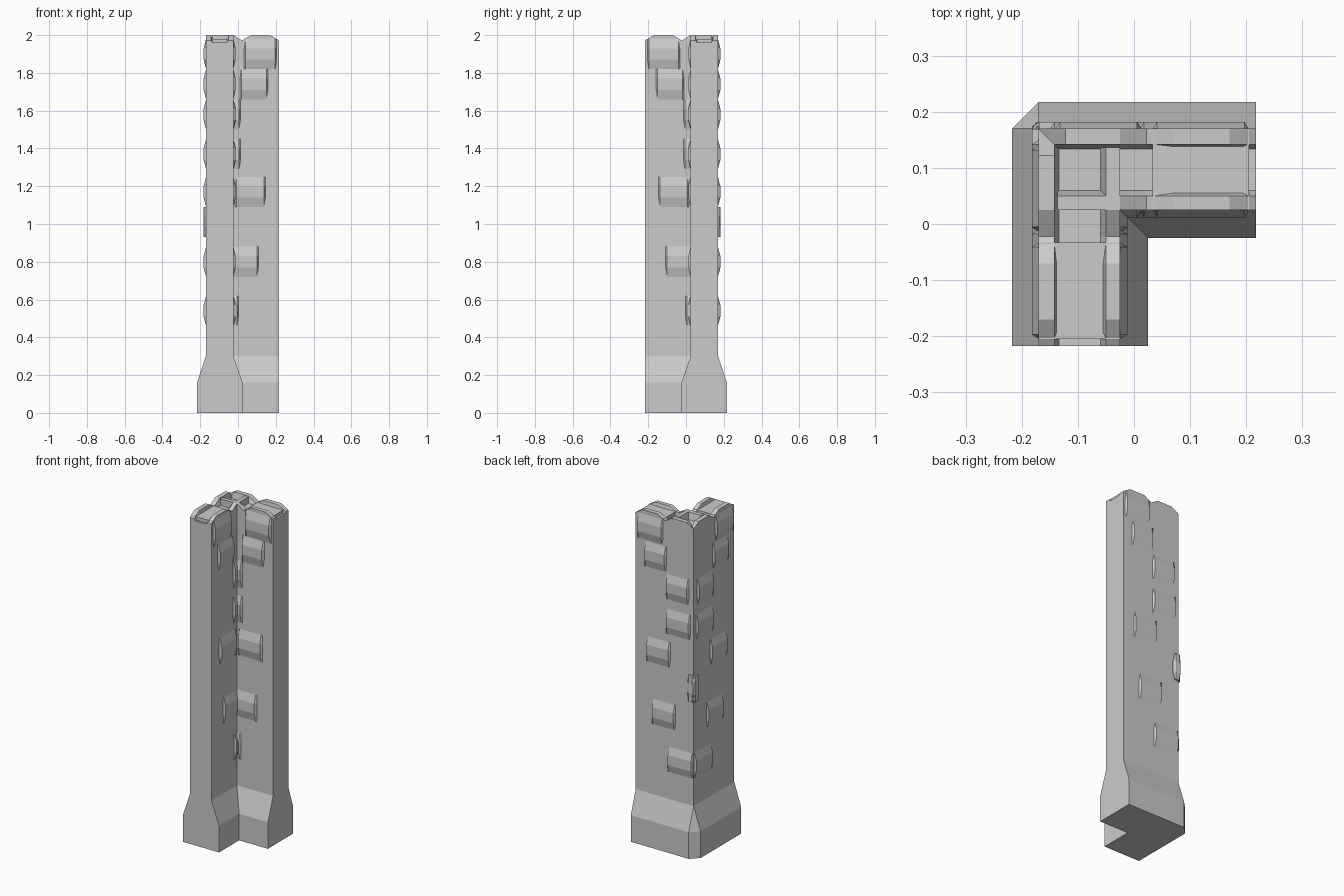
import bpy, bmesh

if "Cube" in bpy.data.objects:
    bpy.data.objects.remove(bpy.data.objects["Cube"])

END = 0.217      # free end of each arm
TOP = 1.96       # walkway level


def flip(p):
    """Swap the two arms: reflect across the corner diagonal."""
    return (-p[1], -p[0], p[2])


def loft(name, rings):
    """Closed solid skinned through rings of equal point count."""
    bm = bmesh.new()
    vs = [[bm.verts.new(p) for p in r] for r in rings]
    n = len(rings[0])
    for a, b in zip(vs, vs[1:]):
        for i in range(n):
            j = (i + 1) % n
            bm.faces.new((a[i], a[j], b[j], b[i]))
    bm.faces.new(vs[0])
    bm.faces.new(vs[-1])
    bmesh.ops.remove_doubles(bm, verts=bm.verts, dist=1e-5)
    bmesh.ops.recalc_face_normals(bm, faces=bm.faces)
    me = bpy.data.meshes.new(name)
    bm.to_mesh(me)
    bm.free()
    ob = bpy.data.objects.new(name, me)
    bpy.context.collection.objects.link(ob)
    return ob


def both_arms(name, rings):
    loft(name + "_x", rings)
    loft(name + "_y", [[flip(p) for p in r] for r in rings])


# L-shaped wall with flared, corner-cut plinth
def outline(out, inn, cut, z):
    pts = [(END, out), (-out + cut, out), (-out, out - cut), (-out, -END),
           (-inn, -END), (-inn, inn), (END, inn)]
    return [(x, y, z) for x, y in pts]


loft("corner_wall", [outline(0.217, -0.025, 0.047, 0), outline(0.217, -0.025, 0.047, 0.16),
                     outline(0.17, 0.025, 0, 0.30), outline(0.17, 0.025, 0, TOP)])


# Parapets: notched crest along the arm, leaning slightly on the walkway side
def parapet(name, crest, face, top_in, foot_in, miter=0):
    rings = []
    for k, (x, z) in enumerate(crest):
        xi = x + (miter if k == 0 else 0)
        rings.append([(x, face, TOP), (x, face, z), (xi, top_in, z), (xi, foot_in, TOP)])
    both_arms(name, rings)


LOW = 1.972
merlons = [(-0.025, 2), (0.022, LOW), (0.07, 2), (0.17, 2), (END, LOW)]
parapet("outer_parapet", [(-0.17, LOW), (-0.122, 2)] + merlons, 0.17, 0.142, 0.134, 0.028)
parapet("inner_parapet", [(-0.136, 2)] + merlons, 0.025, 0.05, 0.06)


# Bulging stones, running through the wall and showing on both faces
def stone(name, x0, x1, z, y0=0.012, y1=0.182):
    d = 0.013
    rows = [(-0.08, d), (-0.03, 0), (0.03, 0), (0.08, d)]
    prof = [(y0 + i, z + h) for h, i in rows] + [(y1 - i, z + h) for h, i in reversed(rows)]

    def ring(x, inset):
        return [(x, min(max(y, y0 + inset), y1 - inset), h) for y, h in prof]
    both_arms(name, [ring(x0, d), ring(x0 + 0.008, 0), ring(x1 - 0.008, 0), ring(x1, d)])


stones = [(0.033, 0.205, 1.90), (0.01, 0.158, 1.74), (-0.14, 0.013, 1.58),
          (-0.15, 0.014, 1.37), (-0.015, 0.145, 1.17), (-0.05, 0.108, 0.80),
          (-0.168, 0.003, 0.54)]
for i, (a, b, z) in enumerate(stones):
    stone(f"stone_{i + 1}", a, b, z)
stone("corner_stone", -0.182, -0.14, 1.01, 0.13, 0.182)
